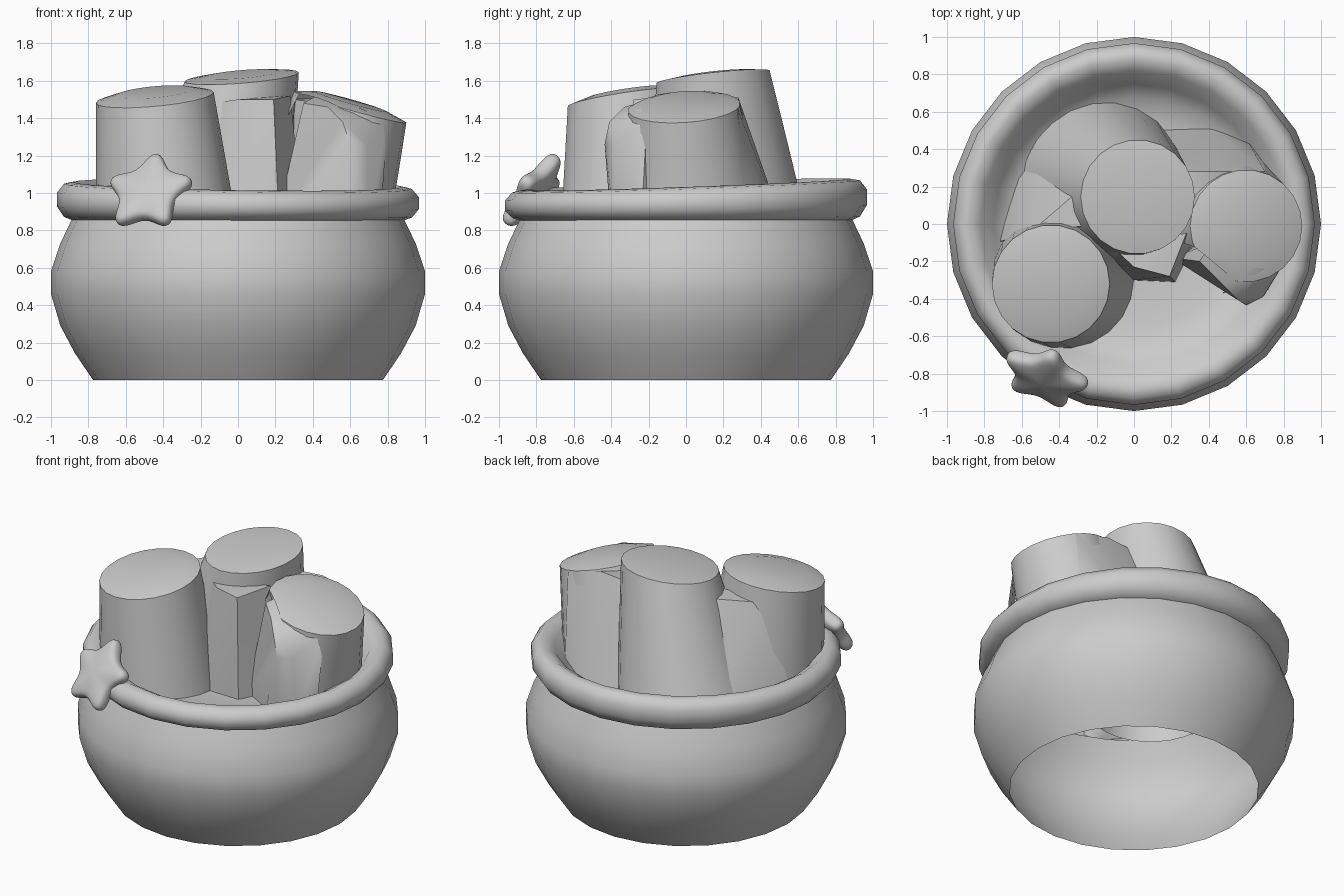
import bpy, bmesh, math
from mathutils import Vector, Matrix

cube = bpy.data.objects.get("Cube")
if cube:
    bpy.data.objects.remove(cube, do_unlink=True)

clay = bpy.data.materials.new("plain_grey")
clay.use_nodes = True
GREY = (0.6, 0.6, 0.6, 1)
clay.diffuse_color = GREY
clay.node_tree.nodes["Principled BSDF"].inputs["Base Color"].default_value = GREY
FLOOR = 0.82


def finish(name, bm, angle=40):
    """Turn a bmesh into a smooth shaded grey object."""
    mesh = bpy.data.meshes.new(name)
    bm.to_mesh(mesh)
    bm.free()
    mesh.materials.append(clay)
    ob = bpy.data.objects.new(name, mesh)
    bpy.context.collection.objects.link(ob)
    bpy.ops.object.select_all(action="DESELECT")
    ob.select_set(True)
    bpy.context.view_layer.objects.active = ob
    bpy.ops.object.shade_smooth_by_angle(angle=math.radians(angle))
    return ob


def skin(bm, rings):
    """Bridge equal vertex rings with quads."""
    for low, high in zip(rings, rings[1:]):
        for i in range(len(low)):
            j = (i + 1) % len(low)
            bm.faces.new((low[i], low[j], high[j], high[i]))


def circle(n):
    return [(math.cos(2 * math.pi * i / n), math.sin(2 * math.pi * i / n)) for i in range(n)]


# Pot: open-bottomed lathed belly, rolled rim rising to the back, bowl inside
profile = [(0.775, 0), (0.87, 0.14), (0.95, 0.29), (1.0, 0.46), (1.0, 0.58),
           (0.95, 0.73), (0.89, 0.855), (0.93, 0.87), (0.967, 0.92), (0.967, 0.99),
           (0.93, 1.035), (0.88, 1.045), (0.82, 1.01), (0.75, 0.92), (0.68, 0.86),
           (0.55, FLOOR + 0.01), (0.3, FLOOR)]
bm = bmesh.new()
rings = []
for r, z in profile:
    tilt = min(1, max(0, (z - 0.85) / 0.16))
    rings.append([bm.verts.new((r * c, r * s, z + tilt * (0.035 * s - 0.015 * c) * r))
                  for c, s in circle(24)])
skin(bm, rings)
bm.faces.new(rings[-1])
finish("pot", bm, 60)


def roll(name, base, base_r, top, top_r, slope, dome, cut=None):
    """Tapered roll with a slanted, slightly domed top; optional flat side."""
    bm = bmesh.new()
    base, top = Vector(base), Vector(top)
    rings = []
    for t in ((FLOOR - base.z) / (top.z - base.z), 0, 0.5, 1):
        mid = base.lerp(top, t)
        r = base_r + (top_r - base_r) * t
        k = max(t, 0)
        rings.append([bm.verts.new(mid + Vector((r * c, r * s, k * r * (c * slope[0] + s * slope[1]))))
                      for c, s in circle(22)])
    r = top_r * 0.65
    rings.append([bm.verts.new(top + Vector((r * c, r * s, r * (c * slope[0] + s * slope[1]) + dome)))
                  for c, s in circle(22)])
    skin(bm, rings)
    bm.faces.new(rings[-1])
    if cut:
        res = bmesh.ops.bisect_plane(bm, geom=bm.verts[:] + bm.edges[:] + bm.faces[:],
                                     plane_co=cut[0], plane_no=cut[1], clear_outer=True)
        edges = [e for e in res["geom_cut"] if isinstance(e, bmesh.types.BMEdge)]
        bmesh.ops.holes_fill(bm, edges=edges)
        bmesh.ops.recalc_face_normals(bm, faces=bm.faces)
    finish(name, bm)


roll("front_roll", (-0.40, -0.30, 1.03), 0.36, (-0.445, -0.32, 1.51), 0.315, (0.09, 0.15), 0.03)
roll("back_roll", (-0.12, 0.20, 1.03), 0.405, (0.02, 0.145, 1.62), 0.305, (0.08, 0.11), 0.015)
roll("side_roll", (0.47, 0.02, 1.03), 0.375, (0.60, -0.01, 1.46), 0.30, (-0.28, 0.06), 0.03,
     cut=((0.42, -0.28, 1.1), (-0.6, -0.78, 0.15)))


def web(name, points):
    """Solid filler spanning the gap between neighbouring rolls."""
    bm = bmesh.new()
    for p in points:
        bm.verts.new(p)
    bmesh.ops.convex_hull(bm, input=bm.verts[:])
    bmesh.ops.recalc_face_normals(bm, faces=bm.faces)
    finish(name, bm, 50)


web("centre_filler", [(-0.2, -0.2, FLOOR), (0.0, -0.3, FLOOR), (0.22, -0.31, FLOOR), (0.35, -0.05, FLOOR),
                      (-0.14, -0.1, 1.48), (0.0, -0.23, 1.5), (0.19, -0.28, 1.5), (0.28, -0.05, 1.52)])
web("left_filler", [(-0.74, -0.1, FLOOR), (-0.62, 0.26, FLOOR), (-0.5, 0.42, FLOOR), (-0.15, 0.0, FLOOR),
                    (-0.56, -0.05, 1.44), (-0.27, 0.2, 1.49), (-0.2, 0.0, 1.49)])
web("right_filler", [(0.1, 0.5, FLOOR), (0.4, 0.52, FLOOR), (0.6, 0.46, FLOOR), (0.3, 0.0, FLOOR),
                     (0.72, 0.3, FLOOR), (0.2, 0.28, 1.49), (0.45, 0.28, 1.51), (0.7, 0.28, 1.44),
                     (0.3, 0.1, 1.5)])
web("side_roll_fold", [(0.2, -0.18, FLOOR), (0.56, -0.4, FLOOR), (0.7, -0.38, FLOOR), (0.6, 0.0, FLOOR),
                       (0.35, -0.2, 1.48), (0.48, -0.33, 1.46), (0.56, -0.41, 1.38), (0.6, -0.435, 1.26),
                       (0.69, -0.39, 1.26), (0.42, -0.1, 1.52), (0.66, -0.25, 1.45),
                       (0.8, -0.21, 1.39), (0.76, -0.24, FLOOR)])

# Star: puffy five pointed ornament leaning on the rim
bm = bmesh.new()
outline = []
for k in range(5):
    a = math.pi / 2 + k * 2 * math.pi / 5
    for da, r in ((-0.14, 0.25), (0.14, 0.25), (math.pi / 5, 0.14)):
        outline.append((r * math.cos(a + da), r * math.sin(a + da)))
rings = [[bm.verts.new((x * s, y * s, z)) for x, y in outline]
         for s, z in ((0.8, -0.05), (1, -0.03), (1, 0.03), (0.8, 0.05))]
skin(bm, rings)
for ring, z in ((rings[0], -0.07), (rings[-1], 0.07)):
    hub = bm.verts.new((0, 0, z))
    for i in range(len(ring)):
        bm.faces.new((ring[i], ring[(i + 1) % len(ring)], hub))
bmesh.ops.recalc_face_normals(bm, faces=bm.faces)
star = finish("star", bm, 180)
star.matrix_world = (Matrix.Translation((-0.475, -0.815, 1.0)) @ Matrix.Rotation(math.radians(-20), 4, "Z")
                     @ Matrix.Rotation(math.radians(57), 4, "X"))
star.modifiers.new("puff", "SUBSURF").levels = 2
